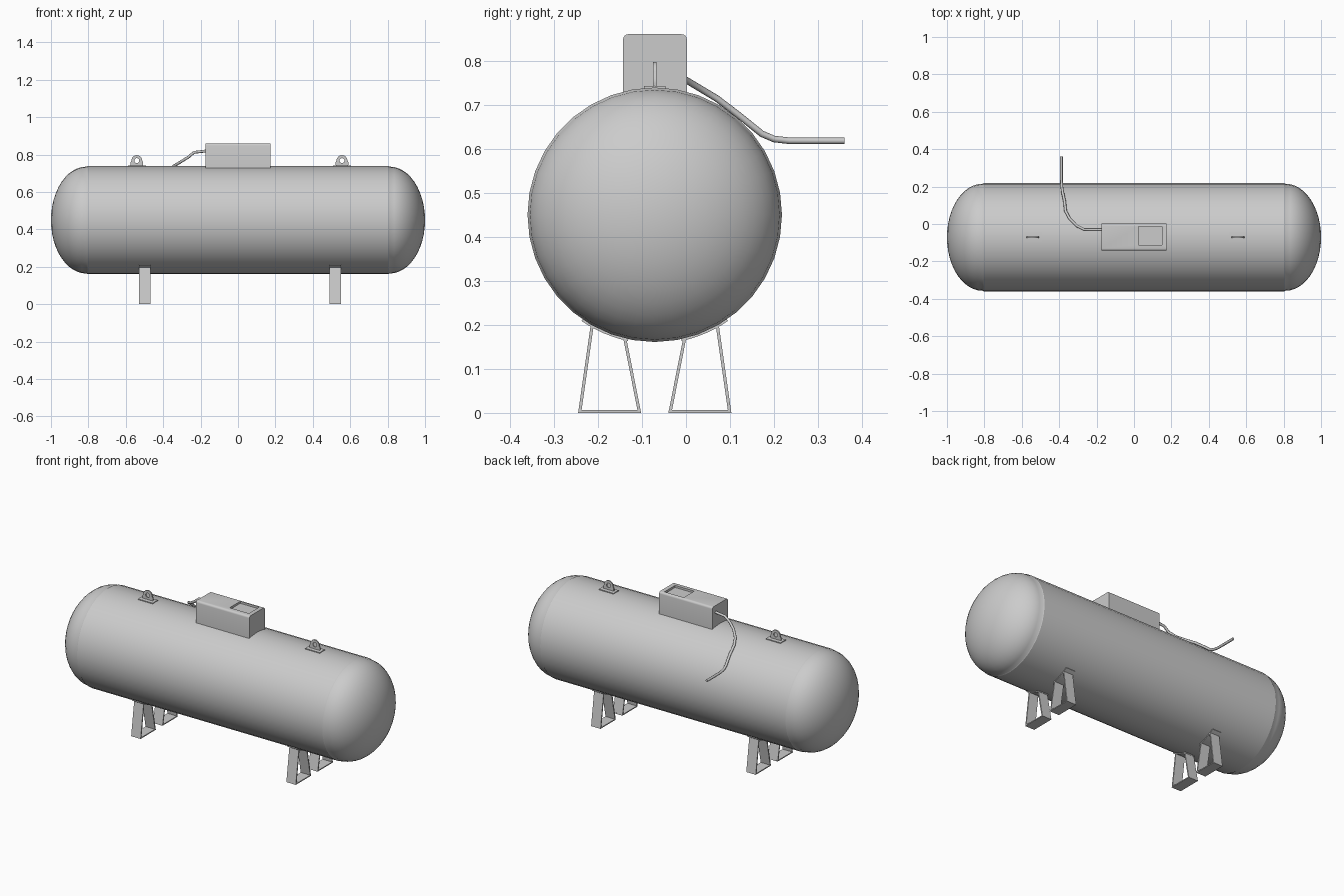
import bpy, bmesh
from math import sin, cos, pi, sqrt, asin, radians

if "Cube" in bpy.data.objects:
    bpy.data.objects.remove(bpy.data.objects["Cube"])

CY, CZ, R = -0.071, 0.45, 0.289   # tank axis and radius


def finish(name, bm, smooth=True):
    bmesh.ops.recalc_face_normals(bm, faces=bm.faces)
    me = bpy.data.meshes.new(name)
    bm.to_mesh(me)
    bm.free()
    ob = bpy.data.objects.new(name, me)
    bpy.context.collection.objects.link(ob)
    if smooth:
        bpy.ops.object.select_all(action='DESELECT')
        ob.select_set(True)
        bpy.context.view_layer.objects.active = ob
        bpy.ops.object.shade_smooth_by_angle(angle=radians(30))
    return ob


def lathe_x(name, profile, n=36):
    """Revolve (x, radius) points around the tank axis."""
    bm = bmesh.new()
    rings = []
    for x, r in profile:
        k = 1 if r < 1e-6 else n
        rings.append([bm.verts.new((x, CY + r * sin(2 * pi * i / n), CZ + r * cos(2 * pi * i / n)))
                      for i in range(k)])
    for a, b in zip(rings, rings[1:]):
        for i in range(n):
            j = (i + 1) % n
            if len(a) == 1:
                bm.faces.new((a[0], b[i], b[j]))
            elif len(b) == 1:
                bm.faces.new((a[i], b[0], a[j]))
            else:
                bm.faces.new((a[i], b[i], b[j], a[j]))
    return finish(name, bm)


def prism(bm, pts, axis, lo, hi):
    """Extrude a 2D outline along x (points are y,z) or y (points are x,z)."""
    def put(p, t):
        return (t, p[0], p[1]) if axis == 'x' else (p[0], t, p[1])
    a = [bm.verts.new(put(p, lo)) for p in pts]
    b = [bm.verts.new(put(p, hi)) for p in pts]
    bm.faces.new(a)
    bm.faces.new(b[::-1])
    for i in range(len(pts)):
        j = (i + 1) % len(pts)
        bm.faces.new((a[i], a[j], b[j], b[i]))


def arc_pad(y0, y1, top, r0, r1, n=6):
    """Outline of a thin plate hugging the tank."""
    a0, a1 = asin(y0 / R), asin(y1 / R)
    ang = [a0 + (a1 - a0) * i / n for i in range(n + 1)]
    s = 1 if top else -1
    return ([(CY + r0 * sin(a), CZ + s * r0 * cos(a)) for a in ang] +
            [(CY + r1 * sin(a), CZ + s * r1 * cos(a)) for a in reversed(ang)])


# Tank shell: domed ends with a small step at each weld seam
dome = [(0.81 + 0.19 * sin(t), 0.286 * cos(t)) for t in [i * pi / 24 for i in range(12)]]
half = [(0.805, R)] + dome + [(1.0, 0.0)]
lathe_x("tank_shell", [(-x, r) for x, r in reversed(half)] + half)

# Legs: open trapezoid frames with a pad against the tank
for xa, label in ((-0.499, "left"), (0.52, "right")):
    for s, side in ((-1, "front"), (1, "back")):
        bm = bmesh.new()
        x0, x1 = xa - 0.031, xa + 0.031
        t = 0.007
        for pts in (
            [(0.174, 0), (0.174 - t, 0), (0.145 - t, 0.203), (0.145, 0.203)],
            [(0.031, 0), (0.031 + t, 0), (0.065 + t, 0.172), (0.065, 0.172)],
            [(0.031, 0), (0.174, 0), (0.173, 0.006), (0.032, 0.006)],
        ):
            prism(bm, [(CY + s * y, z) for y, z in pts], 'x', x0, x1)
        prism(bm, arc_pad(s * 0.06, s * 0.164, False, R - 0.006, R + 0.004), 'x', x0, x1)
        finish(f"{label}_{side}_leg", bm)

# Valve box with rounded long top edges
c = 0.012
ya, yb, zt = -0.143, 0.002, 0.86
corner = [i * pi / 8 for i in range(5)]
outline = ([(ya, 0.728), (yb, 0.728)] +
           [(yb - c + c * cos(a), zt - c + c * sin(a)) for a in corner] +
           [(ya + c - c * sin(a), zt - c + c * cos(a)) for a in corner])
bm = bmesh.new()
prism(bm, outline, 'x', -0.175, 0.175)
box = finish("valve_box", bm)

# Recessed window cut in the box top
bm = bmesh.new()
prism(bm, [(-0.112, 0.848), (-0.013, 0.848), (-0.013, 0.88), (-0.112, 0.88)], 'x', 0.024, 0.15)
cutter = finish("window_cutter", bm, False)
cutter.hide_render = True
cutter.hide_set(True)
mod = box.modifiers.new("window", 'BOOLEAN')
mod.object = cutter
mod.solver = 'EXACT'

# Lifting lugs with a hole, each on a thin base pad
for xc, label in ((-0.541, "left"), (0.556, "right")):
    bm = bmesh.new()
    zc, ro, ri, n = 0.768, 0.029, 0.013, 24
    outer, inner = [], []
    for i in range(n):
        a = 2 * pi * i / n
        inner.append((xc + ri * cos(a), zc + ri * sin(a)))
        if sin(a) >= -1e-6:
            outer.append((xc + ro * cos(a), zc + ro * sin(a)))
        else:
            k = min(0.034 / max(abs(cos(a)), 1e-6), 0.032 / abs(sin(a)))
            outer.append((xc + k * cos(a), zc + k * sin(a)))
    V = [[[bm.verts.new((x, CY + d, z)) for x, z in loop] for loop in (outer, inner)]
         for d in (-0.0035, 0.0035)]
    for i in range(n):
        j = (i + 1) % n
        for f in V:
            bm.faces.new((f[0][i], f[0][j], f[1][j], f[1][i]))
        for q in (0, 1):
            bm.faces.new((V[0][q][i], V[0][q][j], V[1][q][j], V[1][q][i]))
    finish(f"{label}_lifting_lug", bm)
    bm = bmesh.new()
    prism(bm, arc_pad(-0.024, 0.024, True, R - 0.006, R + 0.004, 4), 'x', xc - 0.048, xc + 0.048)
    finish(f"{label}_lug_pad", bm)

# Outlet pipe leaving the box and bending over the back of the tank
path = [(-0.165, -0.03, 0.82), (-0.235, -0.03, 0.812), (-0.265, -0.03, 0.787),
        (-0.305, -0.01, 0.762), (-0.345, 0.03, 0.738), (-0.366, 0.07, 0.714),
        (-0.371, 0.12, 0.676), (-0.382, 0.172, 0.634), (-0.386, 0.2, 0.622),
        (-0.388, 0.235, 0.618), (-0.388, 0.36, 0.618)]
cu = bpy.data.curves.new("outlet_pipe", 'CURVE')
cu.dimensions = '3D'
cu.bevel_depth = 0.0075
cu.bevel_resolution = 2
cu.use_fill_caps = True
sp = cu.splines.new('POLY')
sp.points.add(len(path) - 1)
for p, co in zip(sp.points, path):
    p.co = (*co, 1)
pipe = bpy.data.objects.new("outlet_pipe", cu)
bpy.context.collection.objects.link(pipe)
